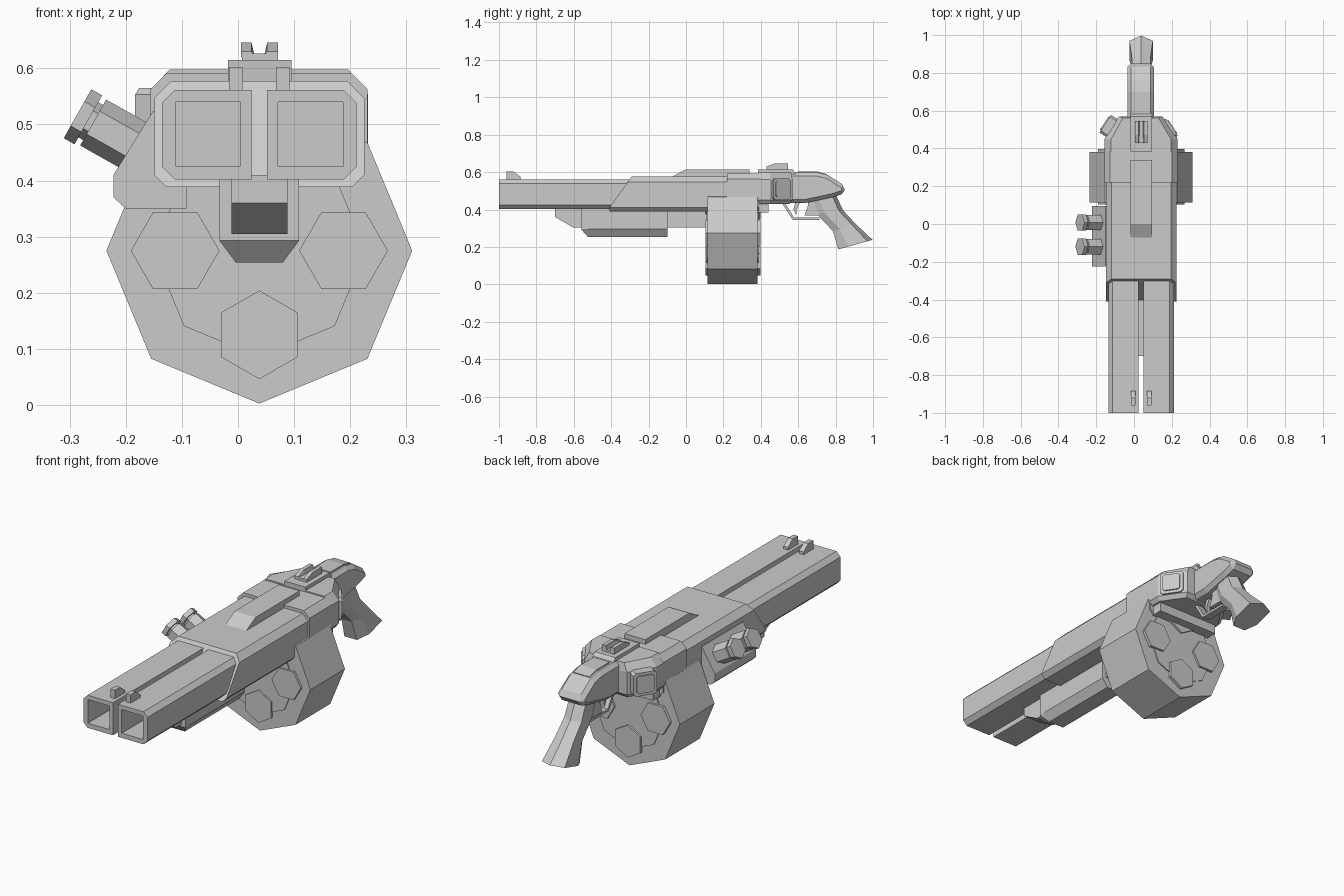
import bpy, bmesh, math
from mathutils import Vector

if "Cube" in bpy.data.objects:
    bpy.data.objects.remove(bpy.data.objects["Cube"], do_unlink=True)

GREY = (0.6, 0.6, 0.6, 1)
metal = bpy.data.materials.new("plain grey")
metal.use_nodes = True
metal.diffuse_color = GREY
metal.node_tree.nodes["Principled BSDF"].inputs["Base Color"].default_value = GREY
CX = 0.038  # centre plane of the body


def loft(name, rings):
    """Skin a closed solid through rings of equal point count."""
    bm = bmesh.new()
    rows = [[bm.verts.new(p) for p in ring] for ring in rings]
    n = len(rows[0])
    for a, b in zip(rows, rows[1:]):
        for i in range(n):
            j = (i + 1) % n
            bm.faces.new((a[i], a[j], b[j], b[i]))
    bm.faces.new(rows[0])
    bm.faces.new(rows[-1])
    bmesh.ops.recalc_face_normals(bm, faces=bm.faces)
    mesh = bpy.data.meshes.new(name)
    bm.to_mesh(mesh)
    bm.free()
    ob = bpy.data.objects.new(name, mesh)
    mesh.materials.append(metal)
    bpy.context.collection.objects.link(ob)
    return ob


def along_y(name, profile, y0, y1):
    return loft(name, [[(x, y, z) for x, z in profile] for y in (y0, y1)])


def along_x(name, profile, x0, x1):
    return loft(name, [[(x, y, z) for y, z in profile] for x in (x0, x1)])


def chamfered(x0, x1, z0, z1, low, high):
    """Rectangle with cut corners, separate cuts below and above."""
    return [(x0 + low, z0), (x1 - low, z0), (x1, z0 + low), (x1, z1 - high),
            (x1 - high, z1), (x0 + high, z1), (x0, z1 - high), (x0, z0 + low)]


def ngon(n, radius, cx, cz, turn=0.0):
    return [(cx + radius * math.sin(turn + math.tau * i / n),
             cz + radius * math.cos(turn + math.tau * i / n)) for i in range(n)]


def bevel(ob, width):
    mod = ob.modifiers.new("edge", "BEVEL")
    mod.width, mod.segments = width, 1


# Twin barrels with square bores
for side, label in ((-1, "right"), (1, "left")):
    inner, outer = CX + side * 0.0135, CX + side * 0.173
    cut = side * 0.022
    shape = [(inner, 0.402), (outer - cut, 0.402), (outer, 0.424),
             (outer, 0.539), (outer - cut, 0.561), (inner, 0.561)]
    barrel = along_y(label + "_barrel", shape, -1.0, -0.2)
    mid = CX + side * 0.0915
    bore = along_y(label + "_bore_cutter",
                   chamfered(mid - 0.058, mid + 0.058, 0.425, 0.54, 0.001, 0.001), -1.1, -0.6)
    bore.hide_render = True
    bore.hide_viewport = True
    cutter = barrel.modifiers.new("bore", "BOOLEAN")
    cutter.operation, cutter.solver, cutter.object = "DIFFERENCE", "EXACT", bore
    # Front sight post
    x = CX + side * 0.042
    along_x(label + "_front_sight",
            [(-0.96, 0.55), (-0.96, 0.602), (-0.92, 0.602), (-0.885, 0.575), (-0.885, 0.55)],
            x - 0.012, x + 0.012)

# Receiver with a raked front
section = chamfered(-0.149, 0.225, 0.388, 0.577, 0.022, 0.03)
rake = [(x, -0.41 + 0.12 * max(0, z - 0.41) / 0.167, z) for x, z in section]
loft("receiver", [rake, [(x, 0.39, z) for x, z in section]])
along_y("receiver_shell", chamfered(-0.157, 0.231, 0.455, 0.592, 0.01, 0.03), 0.22, 0.4)
along_x("top_cover", [(-0.085, 0.57), (0.0, 0.615), (0.34, 0.615), (0.34, 0.57)], -0.018, 0.095)

# Under-barrel tube and fore grip
along_x("magazine_tube",
        [(-0.70, 0.41), (-0.70, 0.36), (-0.605, 0.305), (0.12, 0.305), (0.12, 0.41)],
        -0.012, 0.088)
grip = []
for y, top_z, low_z in ((-0.56, 0.41, 0.293), (-0.525, 0.41, 0.254), (-0.1, 0.41, 0.254)):
    half = 0.071 if y < -0.55 else 0.042
    grip.append([(CX - 0.071, y, top_z), (CX - 0.071, y, 0.295), (CX - half, y, low_z),
                 (CX + half, y, low_z), (CX + 0.071, y, 0.295), (CX + 0.071, y, top_z)])
loft("fore_grip", grip)

# Eight-sided drum with end plates and hexagonal caps
HUB = 0.275
along_y("drum", ngon(8, 0.2725, CX, HUB), 0.115, 0.382)
along_y("drum_end_plates", ngon(8, 0.19, CX, HUB), 0.11, 0.387)
for i in range(4):
    a = i * math.pi / 2
    along_y("drum_cap_%d" % (i + 1),
            ngon(6, 0.079, CX + 0.15 * math.sin(a), HUB + 0.15 * math.cos(a), a), 0.103, 0.397)

# Side bracket carrying two angled hex bolts
along_y("side_bracket",
        [(-0.14, 0.523), (-0.152, 0.523), (-0.222, 0.41), (-0.222, 0.37),
         (-0.20, 0.35), (-0.092, 0.35), (-0.092, 0.42)], -0.225, 0.095)
axis = Vector((-0.87, 0, 0.49)).normalized()
across = Vector((0.49, 0, 0.87)).normalized()
tip = Vector((-0.286, 0, 0.519))
for k, y in enumerate((0.008, -0.12)):
    rings = []
    for depth, r in ((0, 0.05), (0.022, 0.05), (0.022, 0.036), (0.032, 0.036),
                     (0.032, 0.047), (0.16, 0.047)):
        centre = tip - axis * depth + Vector((0, y, 0))
        rings.append([centre + across * p + Vector((0, q, 0)) for p, q in ngon(6, r, 0, 0, math.pi / 2)])
    loft("side_bolt_%d" % (k + 1), rings)

# Rear frame: tapers backward, cut in at the top
plan = [(-0.157, 0.385), (0.231, 0.385), (0.231, 0.45), (0.15, 0.57), (-0.08, 0.57), (-0.157, 0.45)]
loft("rear_frame", [[(CX + (x - CX) * s, y if y < 0.4 else 0.4 + (y - 0.4) * t, z) for x, y in plan]
                    for z, s, t in ((0.43, 0.92, 0.9), (0.45, 1, 1), (0.56, 1, 1), (0.598, 0.82, 0.95))])
along_x("frame_foot", [(0.37, 0.45), (0.37, 0.385), (0.44, 0.385), (0.44, 0.45)], -0.13, 0.206)

# Square plates on the slanted frame corners
for side, thick, label in ((1, 0.009, "left"), (-1, 0.042, "right")):
    out = Vector((side * 0.83, 0.56, 0))
    run = Vector((-side * 0.56, 0.83, 0))
    middle = Vector((CX + side * 0.155, 0.508, 0.51))
    shape = chamfered(-0.056, 0.056, -0.058, 0.055, 0.012, 0.012)
    for size, lo, hi, tag in ((1, -0.02, thick, "plate"), (0.75, 0, thick + 0.006, "panel")):
        loft(label + "_frame_" + tag,
             [[middle + run * (p * size) + out * d + Vector((0, 0, q * size)) for p, q in shape]
              for d in (lo, hi)])

# Rear sight with a notch
along_x("sight_base", [(0.385, 0.59), (0.385, 0.615), (0.57, 0.615), (0.59, 0.59)], -0.018, 0.095)
along_x("sight_bridge", [(0.43, 0.61), (0.43, 0.626), (0.545, 0.626), (0.545, 0.61)], 0.007, 0.071)
for side in (-1, 1):
    rings = []
    for y, h in ((0.43, 0.63), (0.475, 0.646), (0.545, 0.646)):
        rings.append([(CX + side * 0.008, y, 0.62), (CX + side * 0.033, y, 0.62),
                      (CX + side * 0.033, y, h), (CX + side * 0.014, y, h)])
    loft("sight_ear", rings)

# Stock tail and its top plate
bevel(along_x("stock", [(0.54, 0.598), (0.70, 0.598), (0.76, 0.584), (0.85, 0.525), (0.85, 0.487),
                        (0.79, 0.467), (0.64, 0.435), (0.54, 0.435)], CX - 0.073, CX + 0.068), 0.02)
along_x("stock_top_plate", [(0.60, 0.58), (0.60, 0.603), (0.70, 0.603), (0.755, 0.589), (0.75, 0.57)],
        CX - 0.045, CX + 0.042)

# Pistol grip with a ridged back
rings = []
for fy, fz, by, bz, w in ((0.67, 0.45, 0.80, 0.48, 0.045), (0.70, 0.375, 0.84, 0.395, 0.047),
                          (0.785, 0.285, 0.905, 0.325, 0.05), (0.815, 0.187, 0.997, 0.238, 0.062)):
    def at(x, t):
        return (CX + x, fy + (by - fy) * t, fz + (bz - fz) * t)
    rings.append([at(-w * 0.55, 0), at(w * 0.55, 0), at(w, 0.3), at(w, 0.85), at(0, 1),
                  at(-w, 0.85), at(-w, 0.3)])
loft("pistol_grip", rings)
along_x("grip_lip", [(0.655, 0.45), (0.65, 0.41), (0.633, 0.367), (0.72, 0.367), (0.75, 0.45)],
        CX - 0.03, CX + 0.03)

# Trigger guard and trigger
along_x("trigger_guard", [(0.51, 0.44), (0.57, 0.345), (0.715, 0.345), (0.715, 0.357),
                          (0.577, 0.357), (0.527, 0.44)], CX - 0.02, CX + 0.02)
along_x("trigger", [(0.585, 0.44), (0.575, 0.40), (0.59, 0.37), (0.592, 0.40), (0.61, 0.44)],
        CX - 0.01, CX + 0.01)
